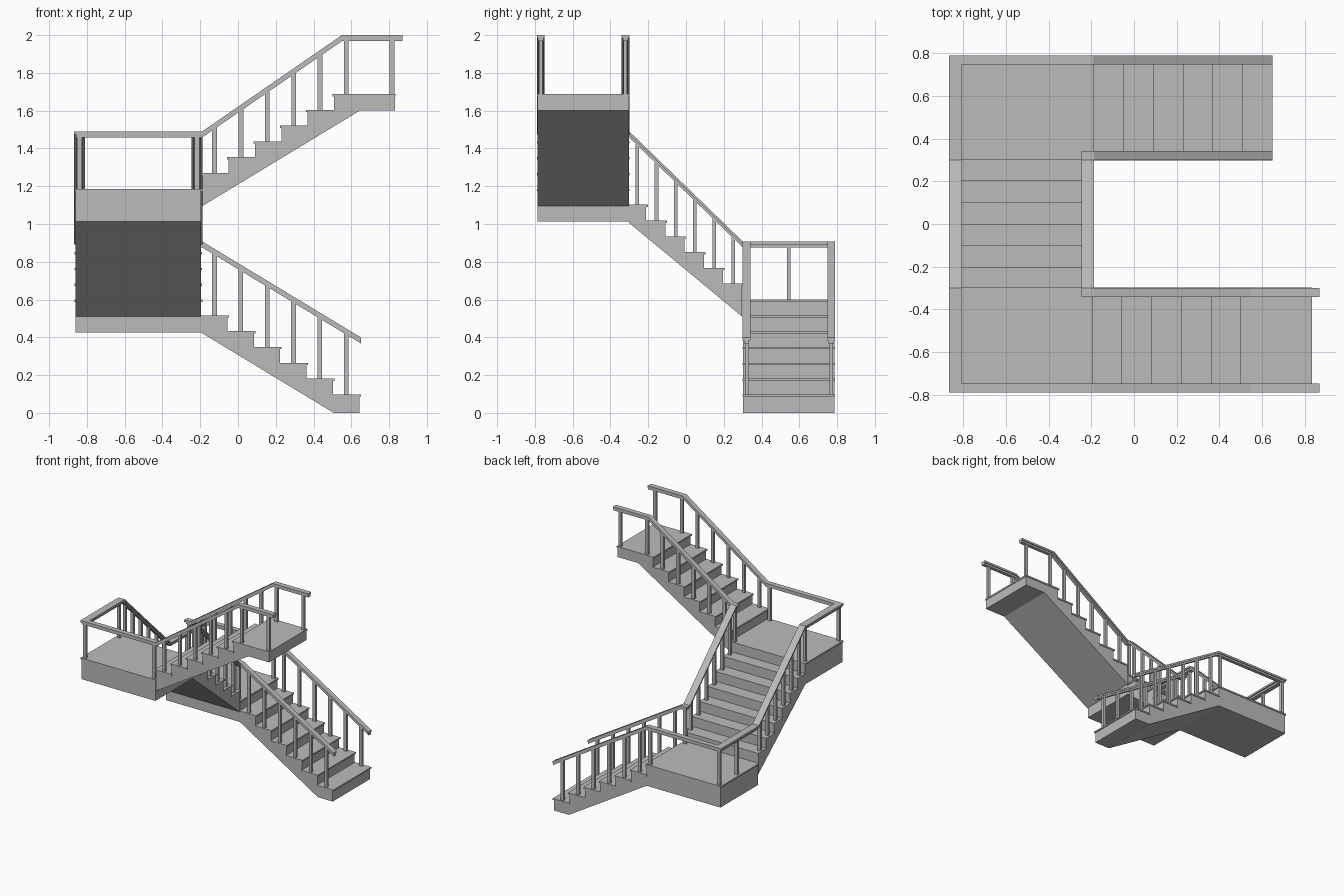
import bpy
import bmesh
from mathutils import Vector

cube = bpy.data.objects.get("Cube")
if cube:
    bpy.data.objects.remove(cube, do_unlink=True)

grey = bpy.data.materials.new("plain_grey")
grey.use_nodes = True
colour = (0.5, 0.5, 0.5, 1)
grey.diffuse_color = colour
grey.node_tree.nodes["Principled BSDF"].inputs["Base Color"].default_value = colour

RISE = 0.0837
RUN_X, RUN_Y = 0.1395, 0.1015
FLOORS = [0.098 - RISE, 0.60, 1.186]      # level each flight starts from
PLATE = 0.012                             # tread thickness
IN, OUT = 0.303, 0.785                    # flight edges in y
LEFT, RIGHT = -0.86, -0.195               # landing edges in x


def finish(name, bm):
    bmesh.ops.recalc_face_normals(bm, faces=bm.faces)
    mesh = bpy.data.meshes.new(name)
    bm.to_mesh(mesh)
    bm.free()
    mesh.materials.append(grey)
    obj = bpy.data.objects.new(name, mesh)
    bpy.context.collection.objects.link(obj)
    return obj


def add_box(bm, x, y, z):
    made = bmesh.ops.create_cube(bm, size=1)["verts"]
    for v in made:
        v.co = [(r[0] + r[1]) / 2 + c * abs(r[1] - r[0])
                for r, c in zip((x, y, z), v.co)]


def flight(name, place, run, steps, floor, under, across, last=0):
    """Stepped body with thin treads; place maps (distance, side, height)."""
    profile = []
    for i in range(steps):
        top = floor + RISE * (i + 1) - PLATE
        start = 0.008 + run * i
        end = start + run
        if i == steps - 1 and last:
            end = last
        if i == 0:
            profile.append((start, under[0][1]))
        profile += [(start, top), (end, top)]
    profile += reversed(under[1:])
    bm = bmesh.new()
    face = bm.faces.new([bm.verts.new(place(u, across[0], z)) for u, z in profile])
    ext = bmesh.ops.extrude_face_region(bm, geom=[face])["geom"]
    shift = place(0, across[1], 0) - place(0, across[0], 0)
    bmesh.ops.translate(bm, vec=shift,
                        verts=[g for g in ext if isinstance(g, bmesh.types.BMVert)])
    finish(name + "_body", bm)

    bm = bmesh.new()
    for i in range(steps):
        top = floor + RISE * (i + 1)
        far = last + 0.004 if (i == steps - 1 and last) else run * (i + 1) + 0.012
        a = place(run * i, across[0] - 0.005, top - PLATE)
        b = place(far, across[1] + 0.005, top)
        add_box(bm, *zip(a, b))
    finish(name + "_treads", bm)


# Three flights
flight("lower_flight", lambda u, s, z: Vector((0.65 - u, s, z)), RUN_X, 6, FLOORS[0],
       [(0, 0), (0.143, 0), (0.845, 0.425)], (IN, OUT))
flight("middle_flight", lambda u, s, z: Vector((s, 0.305 - u, z)), RUN_Y, 6, FLOORS[1],
       [(0, 0.51), (0.617, 1.015)], (LEFT, RIGHT))
flight("upper_flight", lambda u, s, z: Vector((u - 0.197, s, z)), RUN_X, 6, FLOORS[2],
       [(0, 1.095), (0.842, 1.60), (1.027, 1.60)], (-OUT, -IN), last=1.027)

# Two corner landings
for name, y, low, top in (("lower_landing", (IN, OUT), 0.425, FLOORS[1]),
                          ("upper_landing", (-OUT, -IN), 1.012, FLOORS[2])):
    bm = bmesh.new()
    add_box(bm, (LEFT, RIGHT), y, (low, top - PLATE))
    add_box(bm, (LEFT - 0.006, RIGHT + 0.008), (y[0] - 0.005, y[1] + 0.005),
            (top - PLATE, top))
    finish(name, bm)

# Handrails with a wide cap over a narrower strip
SECTION = [(-1, 0), (-1, -0.016), (-0.65, -0.016), (-0.65, -0.032),
           (0.65, -0.032), (0.65, -0.016), (1, -0.016), (1, 0)]


def side_of(a, b):
    d = Vector((b[0] - a[0], b[1] - a[1])).normalized()
    return Vector((-round(d.y), round(d.x)))


def handrail(name, path):
    bm = bmesh.new()
    rings = []
    sides = [side_of(a, b) for a, b in zip(path, path[1:])]
    for i, p in enumerate(path):
        before, after = sides[max(i - 1, 0)], sides[min(i, len(sides) - 1)]
        s = before if before == after else before + after
        rings.append([bm.verts.new((p[0] + s.x * f * 0.029, p[1] + s.y * f * 0.021, p[2] + dz))
                      for f, dz in SECTION])
    n = len(SECTION)
    for a, b in zip(rings, rings[1:]):
        for k in range(n):
            bm.faces.new((a[k], a[(k + 1) % n], b[(k + 1) % n], b[k]))
    bm.faces.new(rings[0])
    bm.faces.new(rings[-1])
    finish(name, bm)


RAILS = [0.908, 1.49, 2.0]                # handrail top levels
ROW_OUT, ROW_IN = 0.769, 0.321            # rail rows in y
COL_OUT, COL_IN = -0.839, -0.217          # rail columns in x

for name, row, col in (("outer_handrail", ROW_OUT, COL_OUT),
                       ("inner_handrail", ROW_IN, COL_IN)):
    handrail(name, [
        (0.65, row, 0.40), (-0.19, row, RAILS[0]), (col, row, RAILS[0]),
        (col, 0.30, RAILS[0]), (col, -0.30, RAILS[1]), (col, -row, RAILS[1]),
        (-0.19, -row, RAILS[1]), (0.55, -row, RAILS[2]), (0.87, -row, RAILS[2])])


# Balusters
def post(bm, x, y, low, rail):
    add_box(bm, (x - 0.0125, x + 0.0125), (y - 0.0095, y + 0.0095), (low, rail - 0.025))


for name, row, col in (("outer_balusters", ROW_OUT, COL_OUT),
                       ("inner_balusters", ROW_IN, COL_IN)):
    bm = bmesh.new()
    for i in range(6):
        x = 0.573 - RUN_X * i
        post(bm, x, row, FLOORS[0] + RISE * (i + 1), RAILS[0] - (x + 0.19) * 0.605)
        y = 0.25 - RUN_Y * i
        post(bm, col, y, FLOORS[1] + RISE * (i + 1), RAILS[0] + (0.30 - y) * 0.97)
        x = -0.124 + RUN_X * i
        post(bm, x, -row, FLOORS[2] + RISE * (i + 1),
             min(RAILS[1] + (x + 0.19) * 0.689, RAILS[2]))
    post(bm, 0.815, -row, FLOORS[2] + RISE * 6, RAILS[2])
    # Landing corner posts
    post(bm, col, row, FLOORS[1], RAILS[0])
    post(bm, col, -row, FLOORS[2], RAILS[1])
    if col == COL_OUT:
        post(bm, COL_IN, row, FLOORS[1], RAILS[0])
        post(bm, COL_IN, -row, FLOORS[2], RAILS[1])
        post(bm, col, 0.545, FLOORS[1], RAILS[0])
        post(bm, col, -0.335, FLOORS[2], RAILS[1])
    finish(name, bm)
